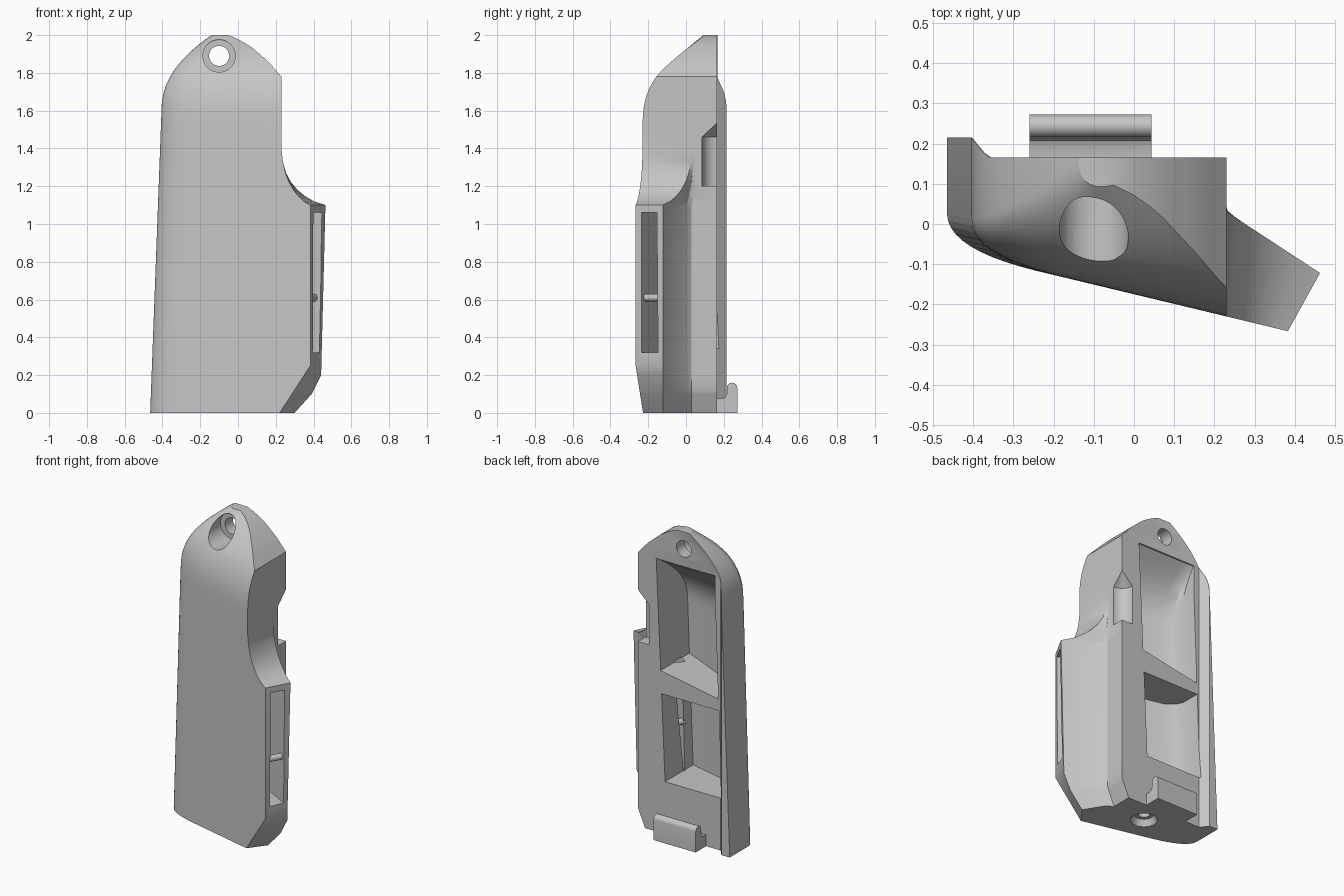
import bpy, bmesh, math
from mathutils import Vector

cube = bpy.data.objects.get("Cube")
if cube:
    bpy.data.objects.remove(cube, do_unlink=True)

grey = bpy.data.materials.new("plain_grey")
grey.use_nodes = True
grey.diffuse_color = (0.56, 0.56, 0.56, 1)
grey.node_tree.nodes["Principled BSDF"].inputs["Base Color"].default_value = (0.56, 0.56, 0.56, 1)


def interp(keys, z):
    if z <= keys[0][0]:
        return keys[0][1]
    for (a, va), (b, vb) in zip(keys, keys[1:]):
        if z <= b:
            return va + (vb - va) * (z - a) / (b - a)
    return keys[-1][1]


def mix(a, b, t):
    return a + (b - a) * t


def loft(name, rings):
    """Skin a stack of rings with equal point counts and cap the ends."""
    bm = bmesh.new()
    rows = [[bm.verts.new(p) for p in ring] for ring in rings]
    n = len(rows[0])
    for lo, hi in zip(rows, rows[1:]):
        for i in range(n):
            j = (i + 1) % n
            bm.faces.new((lo[i], lo[j], hi[j], hi[i]))
    bm.faces.new(rows[0][::-1])
    bm.faces.new(rows[-1])
    bmesh.ops.recalc_face_normals(bm, faces=bm.faces)
    mesh = bpy.data.meshes.new(name)
    bm.to_mesh(mesh)
    bm.free()
    mesh.materials.append(grey)
    obj = bpy.data.objects.new(name, mesh)
    bpy.context.collection.objects.link(obj)
    return obj


def tube(name, a, b, r1, r2=None, sides=40):
    """Cylinder or cone between two points."""
    a, b = Vector(a), Vector(b)
    turn = (b - a).to_track_quat('Z', 'Y')
    rings = []
    for centre, r in ((a, r1), (b, r1 if r2 is None else r2)):
        rings.append([centre + turn @ Vector((r * math.cos(t), r * math.sin(t), 0))
                      for t in (2 * math.pi * i / sides for i in range(sides))])
    return loft(name, rings)


def cut(target, cutter):
    bpy.context.view_layer.objects.active = target
    mod = target.modifiers.new("cut", 'BOOLEAN')
    mod.operation = 'DIFFERENCE'
    mod.solver = 'EXACT'
    mod.object = cutter
    bpy.ops.object.modifier_apply(modifier=mod.name)
    bpy.data.objects.remove(cutter, do_unlink=True)


def smooth(obj):
    bpy.ops.object.select_all(action='DESELECT')
    obj.select_set(True)
    bpy.context.view_layer.objects.active = obj
    bpy.ops.object.shade_smooth_by_angle(angle=math.radians(28))


# Shape rules of the shell by height
BACK = 0.165
WING = [(1.1, 1), (1.12, .77), (1.15, .57), (1.18, .42), (1.22, .27),
        (1.27, .14), (1.33, .05), (1.4, 0)]
RIGHT = [(1.78, .23), (1.86, .16), (1.93, .08), (1.97, .02), (2, -.05)]


def front(x, z):
    dome = 0.24 * max(0, (z - 1.5) / 0.5) ** 2.8
    return -0.23 - 0.24 * (x - 0.23) + dome * (1 + 1.6 * (x + 0.1))


def left(z):
    side = mix(-0.465, -0.405, min(z, 1.6) / 1.6)
    return side + 0.265 * max(0, (z - 1.6) / 0.4) ** 2.2


def section(z):
    xl, xr, w = left(z), interp(RIGHT, z), interp(WING, z)
    # rear flange with a chamfered inner side
    lip = .05 * min(1, max(.01, (-.364 - xl) / .041))
    trim = interp([(0, .05), (.12, 0)], z)
    nose = mix(xr, interp([(0, .22), (.25, .383)], z), w)
    tail = interp([(0, .30), (.1, .39), (.2, .44), (1.1, .463)], z)
    yf = front(xr, z)
    wall = [mix(yf, BACK, k) for k in (.7, .68, .66)]
    spread = w ** 1.15
    pts = [(xl, BACK + lip), (max(xl + .002, -.405), BACK + lip),
           (max(xl + .004, -.365), BACK),
           (xr - trim, BACK),
           (xr - trim, mix(wall[0], .03, w)),
           (mix(xr, .25, w) - trim / 2, mix(wall[1], 0, w)),
           (mix(xr, tail, spread), mix(wall[2], -.122, spread)),
           (nose, front(nose, z))]
    # rounded front left corner
    reach = min(0.22, 0.8 * (xr - xl))
    ax, ay = xl + reach, front(xl + reach, z)
    cx, cy = xl + .005, front(xl, z)
    ex, ey = xl, min(cy + .085, BACK - .003)
    for i in range(11):
        t = i / 10
        pts.append(((1 - t) ** 2 * ax + 2 * t * (1 - t) * cx + t * t * ex,
                    (1 - t) ** 2 * ay + 2 * t * (1 - t) * min(cy, ey) + t * t * ey))
    return [(x, y, z) for x, y in pts]


levels = [0, .1, .12, .2, .25, .7] + [k[0] for k in WING] + [1.5, 1.55]
levels += [1.6 + .03 * i for i in range(6)] + [1.78 + .022 * i for i in range(11)]
shell = loft("shell", [section(z) for z in levels])


# Two pockets in the back; floors follow the front wall and rise at the top
def pocket(z0, z1, steps, tilt):
    rings = []
    for i in range(steps + 1):
        z = mix(z0, z1, i / steps)
        a, b = left(min(z, 1.6)) + .08, mix(.02, .10, z / 1.8)
        rise = max(0, (z - 1.42) / .36) ** 2
        drop = tilt if i == 0 else 0
        floor = [(b, front(b, z) + .06), (a + .08, front(a + .08, z) + .06),
                 (a + .02, front(a, z) + .085), (a, front(a, z) + .13)]
        ring = [(a, .3), (b, .3)] + [(x, mix(min(y, .15), BACK - .004, rise)) for x, y in floor]
        rings.append([(x, y, z - drop * (b - x) / (b - a)) for x, y in ring])
    return loft("pocket_cutter", rings)


cut(shell, pocket(1.055, 1.775, 14, .075))
cut(shell, pocket(.34, .905, 2, 0))

# Slot through the wing into the lower pocket
along, across = Vector((.876, -.48, 0)), Vector((.48, .876, 0))
mid = Vector((.42, -.195, 0))
slot = []
for z in (.32, 1.06):
    slot.append([mid + along * s + across * t + Vector((0, 0, z))
                 for s, t in ((-.42, -.047), (.1, -.047), (.1, .047), (-.42, .047))])
cut(shell, loft("slot_cutter", slot))

# Hanging hole with counterbore
cut(shell, tube("hole_cutter", (-.1, -.5, 1.89), (-.1, .5, 1.89), .053))
cut(shell, tube("counterbore_cutter", (-.1, -.5, 1.89), (-.1, .085, 1.89), .086))

# Pointed groove on the right wall
groove = []
for z, r in ((1.2, .08), (1.46, .08), (1.535, .002)):
    groove.append([(.23 + r * math.cos(i * math.pi / 16), BACK + r * math.sin(i * math.pi / 16), z)
                   for i in range(32)])
cut(shell, loft("groove_cutter", groove))

# Screw hole underneath
cut(shell, tube("screw_cutter", (-.06, .02, -.1), (-.06, .02, .2), .035))
cut(shell, tube("countersink_cutter", (-.06, .02, -.01), (-.06, .02, .04), .085, .06))
smooth(shell)

# Hook at the bottom of the back
profile = [(BACK - .01, 0), (.272, 0), (.272, .132)]
profile += [(.244 + .028 * math.cos(i * math.pi / 8), .132 + .028 * math.sin(i * math.pi / 8))
            for i in range(1, 9)]
profile += [(.216, .1), (.208, .083), (.192, .075), (BACK - .01, .075)]
hook = loft("hook", [[(x, y, z) for y, z in profile] for x in (-.26, .043)])
smooth(hook)

# Cross pins in the slot and in the pocket mouth
for name, centre in (("slot_pin", Vector((.38, -.173, .61))), ("pocket_pin", Vector((.09, -.015, .64)))):
    pin = tube(name, centre - across * .06, centre + across * .06, .02, sides=20)
    smooth(pin)
